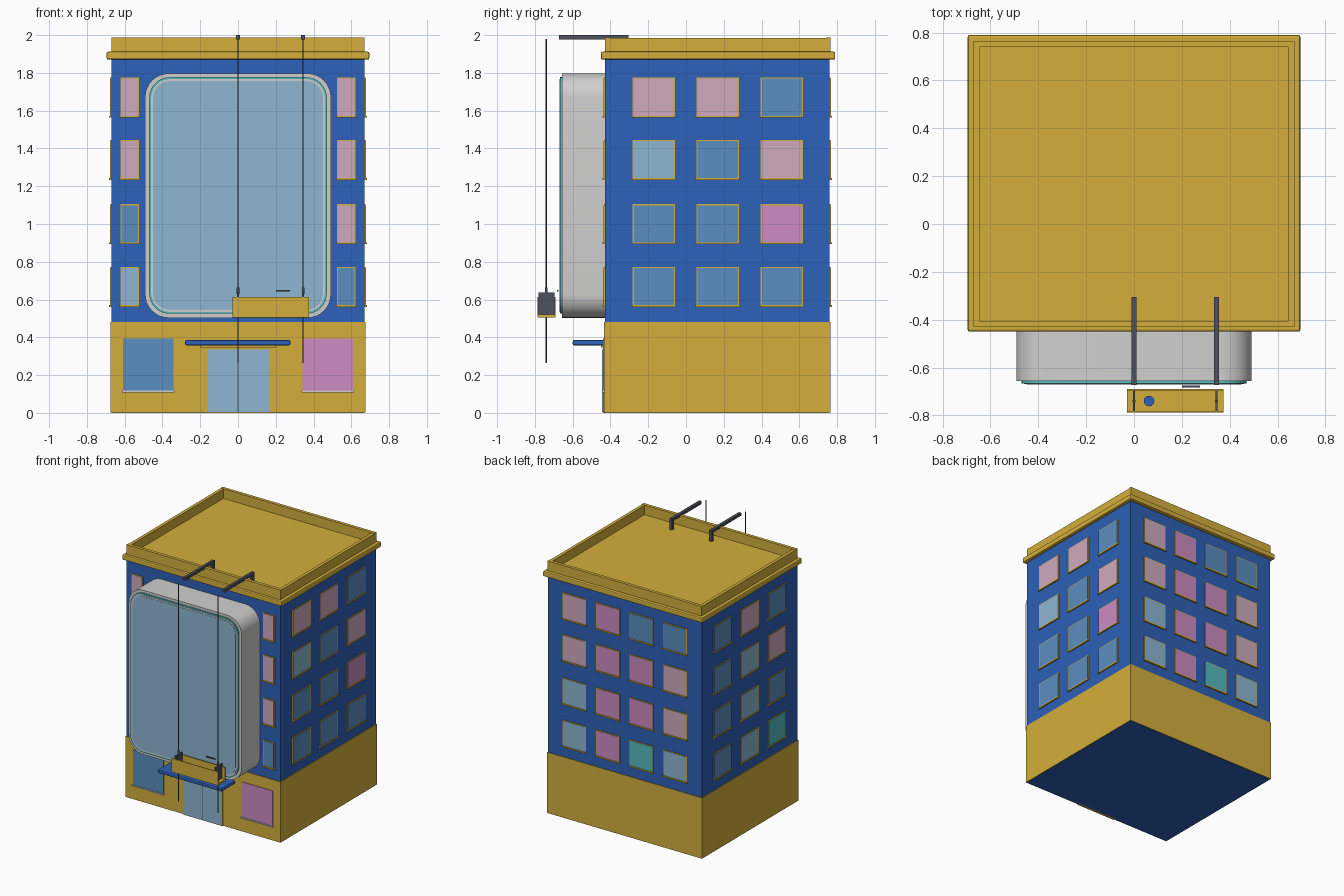
import bpy, bmesh, math

if "Cube" in bpy.data.objects:
    bpy.data.objects.remove(bpy.data.objects["Cube"])

def material(name, r, g, b):
    lin = lambda c: ((c / 255 + 0.055) / 1.055) ** 2.4 if c > 10 else c / 255 / 12.92
    m = bpy.data.materials.new(name)
    m.diffuse_color = (lin(r), lin(g), lin(b), 1)
    m.use_nodes = True
    m.node_tree.nodes["Principled BSDF"].inputs["Base Color"].default_value = m.diffuse_color
    return m

YELLOW = material("yellow", 212, 175, 60)
BLUE = material("blue", 45, 97, 184)
GREY = material("light_grey", 208, 208, 206)
DARK = material("dark_grey", 78, 82, 94)
TEAL = material("teal", 85, 188, 192)
PALE = material("pale_blue", 141, 182, 210)
MID = material("mid_blue", 90, 143, 192)
ROSE = material("pale_pink", 208, 170, 190)
PINK = material("pink", 205, 140, 194)
PANES = {"L": PALE, "M": MID, "P": ROSE, "K": PINK, "T": TEAL}

def finish(name, bm, mat):
    bmesh.ops.recalc_face_normals(bm, faces=bm.faces)
    me = bpy.data.meshes.new(name)
    bm.to_mesh(me)
    bm.free()
    me.materials.append(mat)
    ob = bpy.data.objects.new(name, me)
    bpy.context.collection.objects.link(ob)
    return ob

def box(name, x0, x1, y0, y1, z0, z1, mat, bevel=0):
    bm = bmesh.new()
    bmesh.ops.create_cube(bm, size=1)
    for v in bm.verts:
        v.co.x = x0 + (v.co.x + 0.5) * (x1 - x0)
        v.co.y = y0 + (v.co.y + 0.5) * (y1 - y0)
        v.co.z = z0 + (v.co.z + 0.5) * (z1 - z0)
    if bevel:
        bmesh.ops.bevel(bm, geom=bm.edges[:], offset=bevel, segments=2,
                        affect='EDGES', profile=0.5)
    return finish(name, bm, mat)

def rod(name, x, y, z0, z1, r, mat, sides=12):
    bm = bmesh.new()
    bmesh.ops.create_cone(bm, cap_ends=True, segments=sides, radius1=r, radius2=r, depth=z1 - z0)
    bmesh.ops.translate(bm, verts=bm.verts, vec=(x, y, (z0 + z1) / 2))
    return finish(name, bm, mat)

def rounded_slab(name, hx, z0, z1, y0, y1, r, mat):
    """Rounded rectangle facing the front, extruded along y."""
    bm = bmesh.new()
    verts = []
    for k, (sx, zc) in enumerate(((1, z1 - r), (-1, z1 - r), (-1, z0 + r), (1, z0 + r))):
        for i in range(9):
            a = math.pi / 2 * (k + i / 8)
            verts.append(bm.verts.new((sx * (hx - r) + r * math.cos(a), y1, zc + r * math.sin(a))))
    face = bm.faces.new(verts)
    ext = bmesh.ops.extrude_face_region(bm, geom=[face])
    for v in ext["geom"]:
        if isinstance(v, bmesh.types.BMVert):
            v.co.y = y0
    ob = finish(name, bm, mat)
    for p in ob.data.polygons:
        p.use_smooth = len(p.vertices) == 4
    return ob

# Walls and plinth
box("walls", -0.67, 0.67, -0.43, 0.76, 0, 1.88, BLUE)
box("plinth", -0.675, 0.675, -0.435, 0.765, 0.002, 0.48, YELLOW)

# Cornice, roof and parapet
box("cornice", -0.695, 0.695, -0.45, 0.79, 1.87, 1.912, YELLOW, 0.008)
for y, n in ((-0.43, "front"), (0.74, "back")):
    box(n + "_parapet", -0.67, 0.67, y, y + 0.025, 1.91, 1.988, YELLOW)
for x, n in ((-0.67, "left"), (0.645, "right")):
    box(n + "_parapet", x, x + 0.025, -0.405, 0.74, 1.91, 1.985, YELLOW)

# Windows: frame, pane and sill on any wall
def window(wall, u, z, w, pane):
    def plate(part, hw, za, zb, d, mat):
        if wall == "front":
            box(part, u - hw, u + hw, -0.43 - d, -0.42, za, zb, mat)
        elif wall == "back":
            box(part, u - hw, u + hw, 0.75, 0.76 + d, za, zb, mat)
        elif wall == "right":
            box(part, 0.66, 0.67 + d, u - hw, u + hw, za, zb, mat)
        else:
            box(part, -0.67 - d, -0.66, u - hw, u + hw, za, zb, mat)
    plate(wall + "_window_frame", w / 2, z - 0.105, z + 0.105, 0.005, YELLOW)
    plate(wall + "_window_pane", w / 2 - 0.006, z - 0.097, z + 0.099, 0.007, PANES[pane])
    plate(wall + "_window_sill", w / 2 + 0.004, z - 0.107, z - 0.097, 0.012, YELLOW)

ROWS = (1.67, 1.34, 1.0, 0.667)
LAYOUT = {
    "front": ((-0.573, 0.573), 0.1, ("PP", "PP", "MP", "LM")),
    "right": ((-0.17, 0.168, 0.508), 0.225, ("PPM", "LMP", "MMK", "MMM")),
    "left": ((0.508, 0.168, -0.17), 0.225, ("MPM", "MLP", "MLM", "MLT")),
    "back": ((0.44, 0.147, -0.147, -0.44), 0.205, ("PKMM", "PKKP", "LKKP", "LKTL")),
}
for wall, (cols, w, panes) in LAYOUT.items():
    for z, row in zip(ROWS, panes):
        for u, p in zip(cols, row):
            window(wall, u, z, w, p)

# Big rounded display bay on the front
rounded_slab("bay_body", 0.492, 0.503, 1.797, -0.657, -0.42, 0.125, GREY)
rounded_slab("bay_trim", 0.47, 0.525, 1.777, -0.667, -0.65, 0.108, TEAL)
rounded_slab("bay_inner_rim", 0.46, 0.535, 1.767, -0.669, -0.66, 0.1, GREY)
rounded_slab("bay_glass", 0.45, 0.545, 1.757, -0.671, -0.66, 0.09, PALE)

# Shop windows
for x, mat, n in ((-0.475, MID, "left"), (0.475, PINK, "right")):
    box(n + "_shop_window", x - 0.133, x + 0.133, -0.44, -0.43, 0.118, 0.393, mat)
    box(n + "_shop_sill", x - 0.14, x + 0.14, -0.445, -0.43, 0.108, 0.118, GREY)

# Entrance doors and canopy
box("door_frame", -0.173, 0.173, -0.44, -0.42, 0, 0.345, YELLOW)
for s, n in ((-1, "left"), (1, "right")):
    a, b = sorted((s * 0.003, s * 0.165))
    box(n + "_door", a, b, -0.444, -0.43, 0.004, 0.335, PALE)
box("door_gap", -0.003, 0.003, -0.443, -0.43, 0.004, 0.335, DARK)
box("canopy", -0.28, 0.278, -0.6, -0.43, 0.358, 0.386, BLUE, 0.008)
box("lintel", -0.2, 0.2, -0.45, -0.43, 0.347, 0.36, YELLOW)

# Roof davits, ropes and hanging brackets
for x in (0.0, 0.345):
    box("davit_post", x - 0.011, x + 0.011, -0.327, -0.305, 1.91, 1.99, DARK)
    box("davit_arm", x - 0.011, x + 0.011, -0.672, -0.305, 1.978, 2.0, DARK)
    rod("rope", x, -0.74, 0.265, 1.98, 0.003, DARK, 8)
    rod("rope_clamp", x, -0.74, 0.63, 0.665, 0.007, DARK)
    box("cradle_bracket", x - 0.005, x + 0.005, -0.781, -0.695, 0.522, 0.637, DARK)

# Cleaning cradle
box("cradle_floor", -0.03, 0.375, -0.787, -0.69, 0.506, 0.522, YELLOW)
box("cradle_front", -0.03, 0.375, -0.787, -0.781, 0.506, 0.614, YELLOW)
box("cradle_back", -0.03, 0.375, -0.696, -0.69, 0.506, 0.614, YELLOW)
rod("bucket", 0.063, -0.74, 0.522, 0.575, 0.022, BLUE, 20)
box("squeegee", 0.2, 0.275, -0.684, -0.675, 0.643, 0.651, DARK)
